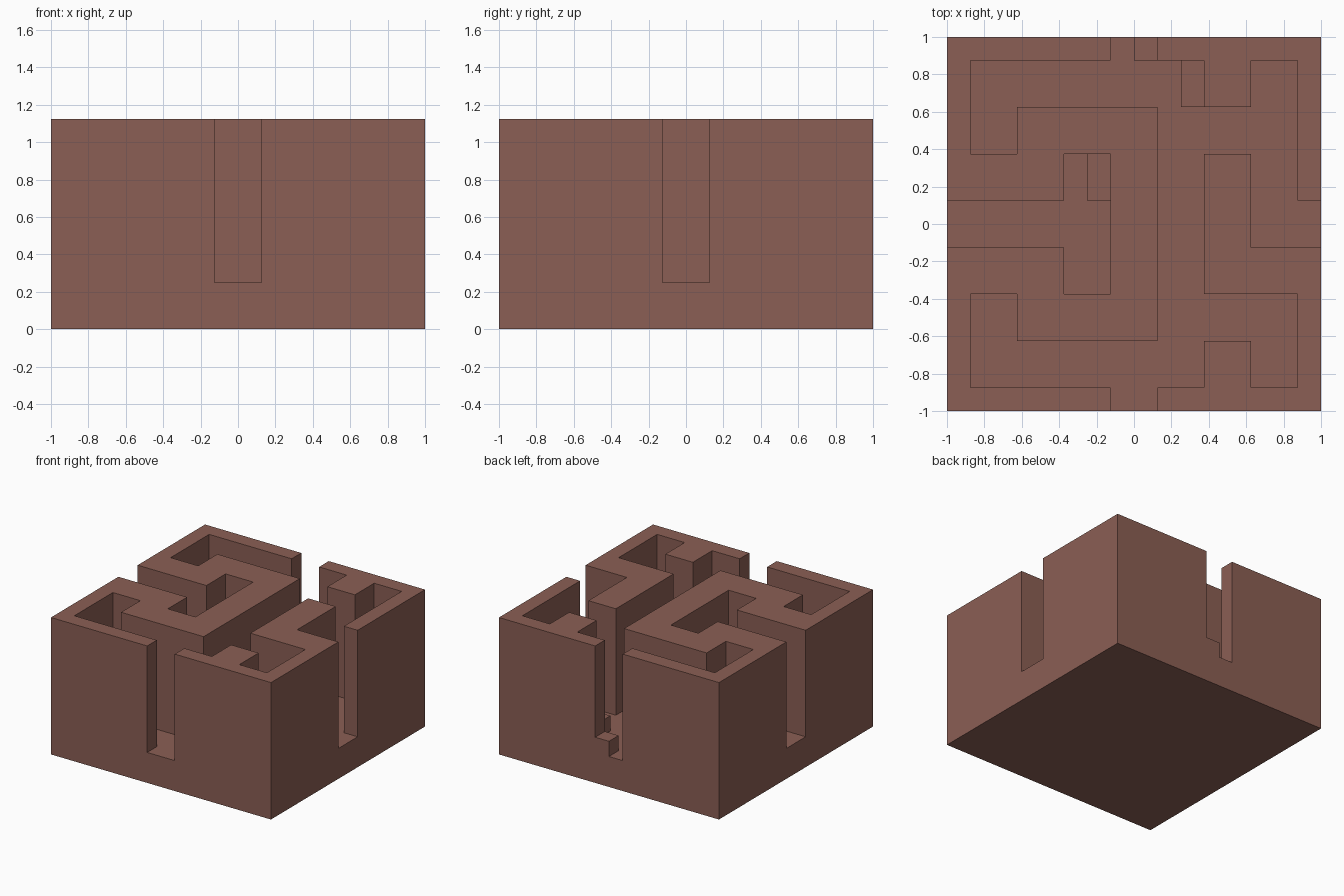
import bpy
import bmesh
from mathutils import Matrix, Vector

cube = bpy.data.objects.get("Cube")
if cube:
    bpy.data.objects.remove(cube, do_unlink=True)

# Plan of the maze seen from above, back row first: # is wall, . is passage
PLAN = [
    "####.####",
    "#.....#.#",
    "#.###...#",
    "###.#.#.#",
    "....#.#..",
    "###.#.###",
    "#.###...#",
    "#.....#.#",
    "####.####",
]
FLOOR, TOP, STEP = 0.25, 1.125, 0.125
# Thin border rows around seven wide cells
LINES = [-1] + [-0.875 + 0.25 * i for i in range(8)] + [1]

brown = bpy.data.materials.new("warm_brown")
brown.use_nodes = True
colour = (0.258, 0.114, 0.089, 1)
brown.diffuse_color = colour
brown.node_tree.nodes["Principled BSDF"].inputs["Base Color"].default_value = colour


def finish(bm, name):
    bmesh.ops.recalc_face_normals(bm, faces=bm.faces[:])
    mesh = bpy.data.meshes.new(name)
    bm.to_mesh(mesh)
    bm.free()
    mesh.materials.append(brown)
    obj = bpy.data.objects.new(name, mesh)
    bpy.context.collection.objects.link(obj)


def raise_faces(bm, faces, height):
    """Extrude faces straight up and return the raised ones."""
    geom = bmesh.ops.extrude_face_region(bm, geom=faces)["geom"]
    verts = [g for g in geom if isinstance(g, bmesh.types.BMVert)]
    bmesh.ops.translate(bm, verts=verts, vec=(0, 0, height))
    return [g for g in geom if isinstance(g, bmesh.types.BMFace)]


def is_wall(face):
    c = face.calc_center_median()
    col = sum(c.x > x for x in LINES) - 1
    row = sum(c.y < y for y in LINES) - 1
    return PLAN[row][col] == "#"


# Maze block: slab up to the passage floor, then walls raised from it
bm = bmesh.new()
grid = [[bm.verts.new((x, y, 0)) for x in LINES] for y in LINES]
for low, high in zip(grid, grid[1:]):
    for i in range(len(LINES) - 1):
        bm.faces.new((low[i], low[i + 1], high[i + 1], high[i]))
slab_top = raise_faces(bm, bm.faces[:], FLOOR)
raise_faces(bm, [f for f in slab_top if is_wall(f)], TOP - FLOOR)
bmesh.ops.recalc_face_normals(bm, faces=bm.faces[:])
bmesh.ops.dissolve_limit(bm, angle_limit=0.01, verts=bm.verts[:], edges=bm.edges[:])
finish(bm, "maze_block")


# Low steps standing on the passage floor
def add_step(name, x, y, depth):
    bm = bmesh.new()
    size = Vector((STEP, depth, STEP))
    centre = Vector((x, y, FLOOR)) + size / 2
    bmesh.ops.create_cube(bm, size=1, matrix=Matrix.Translation(centre) @ Matrix.Diagonal(size.to_4d()))
    finish(bm, name)


add_step("entrance_step", 0, 0.875, 0.125)
add_step("corner_step", 0.25, 0.625, 0.25)
add_step("dead_end_step", -0.25, 0.125, 0.25)
